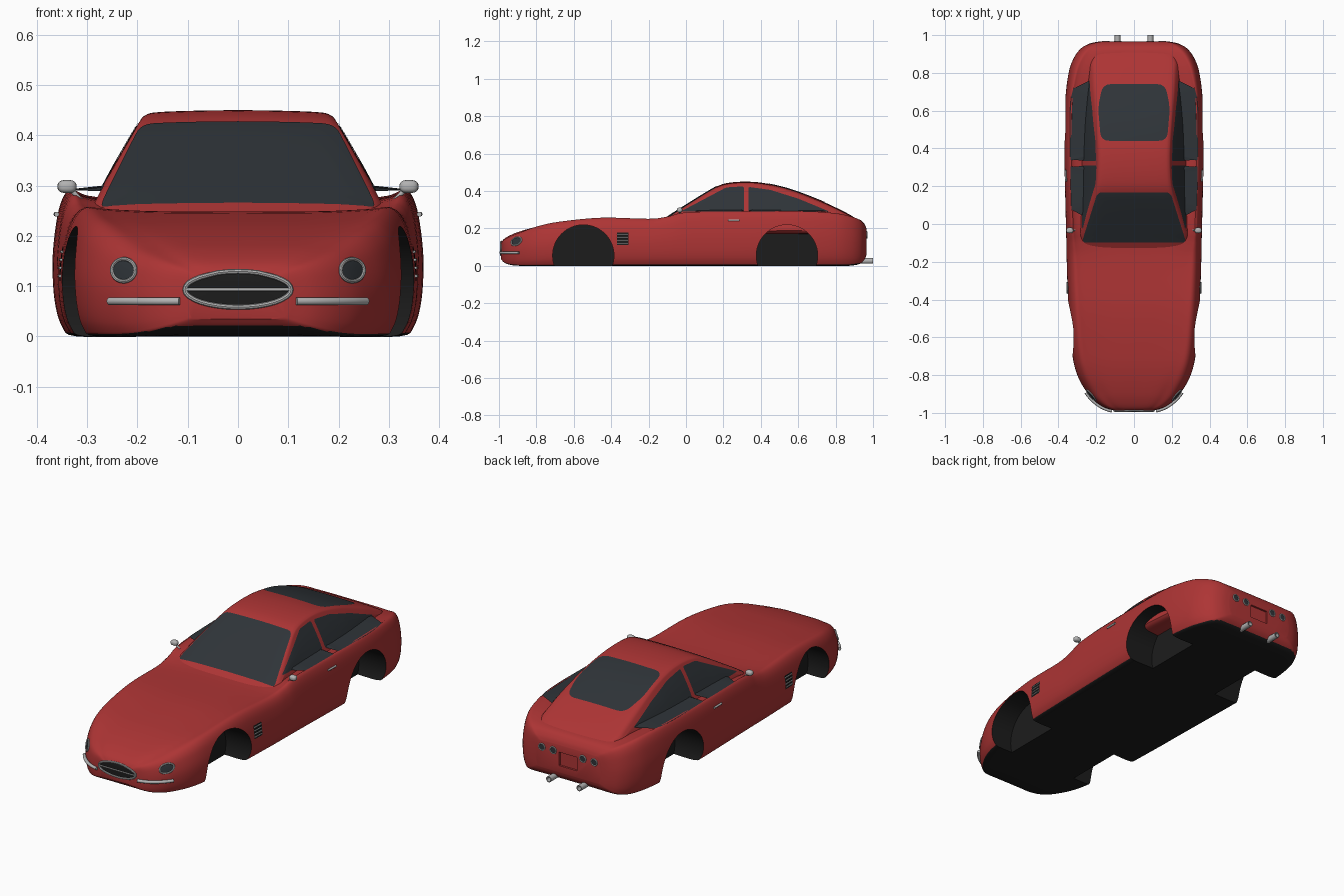
import bpy, bmesh, math
from mathutils import Vector
from mathutils.bvhtree import BVHTree

if "Cube" in bpy.data.objects:
    bpy.data.objects.remove(bpy.data.objects["Cube"])


def mat(name, c):
    m = bpy.data.materials.new(name)
    m.diffuse_color = (*c, 1)
    m.use_nodes = True
    m.node_tree.nodes["Principled BSDF"].inputs["Base Color"].default_value = m.diffuse_color
    return m


RED = mat("red_paint", (0.42, 0.035, 0.035))
GLASS = mat("dark_glass", (0.028, 0.034, 0.04))
BLACK = mat("black", (0.012, 0.012, 0.012))
CHROME = mat("chrome", (0.45, 0.45, 0.45))


def spline(pts, n):
    """Catmull-Rom interpolation of equal-length tuples."""
    p = [pts[0]] + list(pts) + [pts[-1]]
    out = []
    for i in range(1, len(p) - 2):
        for j in range(n):
            t = j / n
            out.append(tuple(0.5 * (2 * b + (c - a) * t + (2 * a - 5 * b + 4 * c - d) * t * t
                                    + (3 * b - a - 3 * c + d) * t ** 3)
                             for a, b, c, d in zip(p[i - 1], p[i], p[i + 1], p[i + 2])))
    return out + [tuple(pts[-1])]


def finish(name, bm, material, angle=40):
    me = bpy.data.meshes.new(name)
    bm.to_mesh(me)
    bm.free()
    ob = bpy.data.objects.new(name, me)
    bpy.context.collection.objects.link(ob)
    me.materials.append(material)
    smooth(ob, angle)
    return ob


def smooth(ob, angle=40):
    bpy.ops.object.select_all(action='DESELECT')
    ob.select_set(True)
    bpy.context.view_layer.objects.active = ob
    bpy.ops.object.shade_smooth_by_angle(angle=math.radians(angle))


def skin(name, rings, material, cyclic=False, angle=40):
    """Joins closed rings of points into a solid."""
    bm = bmesh.new()
    vs = [[bm.verts.new(p) for p in r] for r in rings]
    n = len(vs[0])
    for a, b in zip(vs, vs[1:] + vs[:1] if cyclic else vs[1:]):
        for i in range(n):
            bm.faces.new((a[i], a[(i + 1) % n], b[(i + 1) % n], b[i]))
    if not cyclic:
        bm.faces.new(vs[0])
        bm.faces.new(vs[-1])
    bmesh.ops.recalc_face_normals(bm, faces=bm.faces)
    return finish(name, bm, material, angle)


def loft(name, stations, section):
    rings = []
    for y, *v in spline(stations, 5):
        half = spline(section(*v), 4)
        rings.append([(x, y, z) for x, z in half] + [(-x, y, z) for x, z in half[-2:0:-1]])
    return skin(name, rings, RED)


# lower body: y, half width, bottom, fender top, centre top, shoulder roundness
def body_section(w, zb, zt, zc, k):
    h = zt - zb
    s = lambda x: w * (1 - (1 - x) * k)
    return [(0, zb), (.5 * w, zb), (.87 * w, zb), (.95 * w, zb + .07 * h), (.99 * w, zb + .25 * h),
            (w, zb + .5 * h), (s(.98), zb + .72 * h), (s(.94), zb + .9 * h), (s(.87), zt),
            (s(.75), zt - .4 * (zt - zc)), (.45 * w, zc), (0, zc)]


body = loft("body", [
    (-.988, .10, .035, .120, .125, 1.3), (-.972, .155, .018, .138, .144, 1.4), (-.94, .205, .006, .155, .163, 1.4),
    (-.89, .25, .001, .175, .183, 1.4), (-.8, .30, 0, .208, .208, 1.3), (-.68, .328, 0, .234, .228, 1.1),
    (-.45, .347, 0, .256, .248, 1), (-.2, .356, 0, .25, .245, .9), (-.1, .358, 0, .262, .248, .8),
    (.02, .361, 0, .287, .256, .7), (.4, .369, 0, .291, .262, .7), (.65, .364, 0, .291, .264, .7),
    (.8, .346, 0, .28, .265, .8), (.88, .318, .002, .263, .257, .9), (.93, .28, .012, .243, .246, 1),
    (.955, .235, .035, .218, .222, 1), (.965, .19, .06, .195, .198, 1)], body_section)


# cabin: y, roof height, base half width; the sides lean along one slope
def cabin_section(zr, bw):
    tw = bw - .57 * max(zr - .285, 0)
    e = zr - min(.026, max(zr - .24, .004))
    return [(0, .17), (bw * .7, .17), (bw + .006, .18), (bw + .003, .225), ((tw + bw) / 2, (e + .255) / 2), (tw, e),
            (tw * .93, zr - .009), (tw * .8, zr - .003), (tw * .4, zr), (0, zr + .001)]


cabin = loft("cabin", [
    (-.14, .238, .282), (-.1, .262, .285), (0, .325, .29), (.1, .387, .292), (.17, .426, .292), (.23, .443, .292),
    (.32, .449, .291), (.42, .441, .288), (.55, .411, .28), (.7, .356, .262), (.8, .311, .243),
    (.88, .27, .225), (.93, .235, .205)], cabin_section)

# surface lookup used to lay glass and trim on the bodywork
verts, polys = [], []
for o in (body, cabin):
    k = len(verts)
    verts += [v.co.copy() for v in o.data.vertices]
    polys += [[i + k for i in p.vertices] for p in o.data.polygons]
tree = BVHTree.FromPolygons(verts, polys)
AXES = {'front': lambda a, b: ((a, -2, b), (0, 1, 0)), 'back': lambda a, b: ((a, 2, b), (0, -1, 0)),
        'top': lambda a, b: ((a, b, 2), (0, 0, -1)),
        1: lambda a, b: ((2, a, b), (-1, 0, 0)), -1: lambda a, b: ((-2, a, b), (1, 0, 0))}


def project(view, a, b, off):
    o, d = AXES[view](a, b)
    hit, n, _, _ = tree.ray_cast(Vector(o), Vector(d))
    return hit + n * off


def rounded(corners, r):
    c = [Vector(p) for p in corners]
    out = []
    for i, p in enumerate(c):
        q, s = c[i - 1], c[(i + 1) % len(c)]
        a, b = p + (q - p).normalized() * r, p + (s - p).normalized() * r
        out += [a.lerp(p, t).lerp(p.lerp(b, t), t) for t in (0, .25, .5, .75, 1)]
        nxt = s + (p - s).normalized() * r
        out += [b.lerp(nxt, t / 10) for t in range(1, 10)]
    return out


def ellipse(cx, cz, rx, rz, n=32):
    return [Vector((cx + rx * math.cos(2 * math.pi * i / n), cz + rz * math.sin(2 * math.pi * i / n))) for i in range(n)]


def patch(name, view, outline, material, off=.002, rings=9):
    c = sum(outline, Vector((0, 0))) / len(outline)
    bm = bmesh.new()
    n = len(outline)
    mid = bm.verts.new(project(view, *c, off))
    prev = None
    for k in range(1, rings + 1):
        cur = [bm.verts.new(project(view, *c.lerp(p, k / rings), off)) for p in outline]
        for i in range(n):
            j = (i + 1) % n
            bm.faces.new((prev[i], cur[i], cur[j], prev[j]) if prev else (mid, cur[i], cur[j]))
        prev = cur
    bm.normal_update()
    d = Vector(AXES[view](0, 0)[1])
    if sum(f.normal.dot(d) for f in bm.faces) > 0:
        bmesh.ops.reverse_faces(bm, faces=bm.faces)
    return finish(name, bm, material)


def tube(name, pts, r, material, cyclic=False, sides=10):
    pts = [Vector(p) for p in pts]
    rings, n = [], len(pts)
    for i, p in enumerate(pts):
        a, b = (pts[i - 1], pts[(i + 1) % n]) if cyclic else (pts[max(i - 1, 0)], pts[min(i + 1, n - 1)])
        t = (b - a).normalized()
        u = t.cross(Vector((0, 0, 1)) if abs(t.z) < .95 else Vector((0, 1, 0))).normalized()
        if cyclic:  # rings on a facade: keep a steady reference direction
            u = t.cross(Vector((0, 1, 0))).normalized()
        w = t.cross(u)
        rings.append([p + r * (u * math.cos(2 * math.pi * k / sides) + w * math.sin(2 * math.pi * k / sides))
                      for k in range(sides)])
    return skin(name, rings, material, cyclic)


def lamp(name, view, x, z, rx, rz, r, lens):
    e = ellipse(x, z, rx, rz)
    patch(name + "_lens", view, e, lens, .002, 4)
    tube(name + "_ring", [project(view, *p, .002) for p in e], r, CHROME, True, 8)


# windscreen, rear window, side windows
patch("windscreen", 'top', rounded([(-.276, -.098), (.276, -.098), (.192, .168), (-.192, .168)], .025), GLASS)
patch("rear_window", 'top', rounded([(-.175, .44), (.175, .44), (.19, .62), (.165, .74), (-.165, .74), (-.19, .62)], .045), GLASS)
for s in (1, -1):
    patch("front_side_window", s, rounded([(-.03, .288), (.31, .29), (.31, .424), (.215, .418)], .012), GLASS)
    patch("rear_side_window", s, rounded([(.333, .29), (.77, .288), (.6, .358), (.45, .405), (.333, .421)], .012), GLASS)

# grille, lamps, front bumper bars
lamp("grille", 'front', 0, .093, .105, .035, .005, BLACK)
tube("grille_bar", [project('front', -.1 + .01 * i, .093, .004) for i in range(21)], .003, CHROME)
for s in (1, -1):
    lamp("headlight", 'front', s * .226, .131, .023, .022, .004, GLASS)
    tube("front_bumper", [project('front', s * (.115 + .0135 * i), .07, .006) for i in range(11)], .008, CHROME)
    for x in (.085, .15):
        lamp("tail_light", 'back', s * x, .165, .017, .017, .003, GLASS)

    # side vent, door handle
    patch("side_vent", s, rounded([(-.37, .11), (-.308, .11), (-.308, .178), (-.37, .178)], .004), BLACK)
    for i in range(4):
        tube("vent_slat", [project(s, y, .12 + .016 * i, .003) for y in (-.368, -.34, -.31)], .003, CHROME, sides=6)
    tube("door_handle", [project(s, y, .242, .005) for y in (.225, .24, .255, .27, .285)], .005, CHROME)

    # mirror
    tube("mirror_stalk", [(s * .298, -.03, .255), (s * .335, -.034, .295)], .005, CHROME)
    bm = bmesh.new()
    bmesh.ops.create_uvsphere(bm, u_segments=20, v_segments=12, radius=1)
    for v in bm.verts:
        f = [math.copysign(abs(c) ** .75, c) for c in v.co]
        v.co = (s * .34 + f[0] * .019, -.034 + f[1] * .015, .298 + f[2] * .013)
    finish("mirror", bm, CHROME)

    # exhaust pipe with hollow end
    ring = lambda r, y: [(s * .087 + r * math.cos(k * math.pi / 10), y, .026 + r * math.sin(k * math.pi / 10)) for k in range(20)]
    skin("exhaust_pipe", [ring(.015, .88), ring(.015, 1), ring(.011, 1), ring(.011, .94)], CHROME)
    skin("exhaust_bore", [ring(.0109, .942), ring(.0109, .945)], BLACK)


# wheel arches and number plate recess, cut from the lower body
def cut(ob, cutter):
    m = ob.modifiers.new("cut", 'BOOLEAN')
    m.operation, m.object, m.solver = 'DIFFERENCE', cutter, 'EXACT'
    bpy.context.view_layer.objects.active = ob
    bpy.ops.object.modifier_apply(modifier="cut")
    bpy.data.objects.remove(cutter)


ARCHES, R, ZA = (-.549, .54), .164, .055
for y in ARCHES:
    for s in (1, -1):
        ring = [(y + R * math.cos(k * math.pi / 32), ZA + R * math.sin(k * math.pi / 32)) for k in range(64)]
        cut(body, skin("arch_cutter", [[(s * x, a, b) for a, b in ring] for x in (.2, .45)], BLACK))
cut(body, skin("plate_cutter", [[(x, y, z) for x, z in ((-.052, .093), (.052, .093), (.052, .163), (-.052, .163))]
                                for y in (.955, 1.0)], RED))

# dark underside and arch linings
body.data.materials.clear()
body.data.materials.append(RED)
body.data.materials.append(BLACK)
for p in body.data.polygons:
    c = p.center
    lining = any(math.hypot(c.y - y, c.z - ZA) < R + .001 for y in ARCHES) and (abs(p.normal.x) < .05 or abs(c.x) < .21) and c.z < .225
    p.material_index = 1 if lining or (p.normal.z < -.7 and c.z < .02) else 0
smooth(body, 35)
